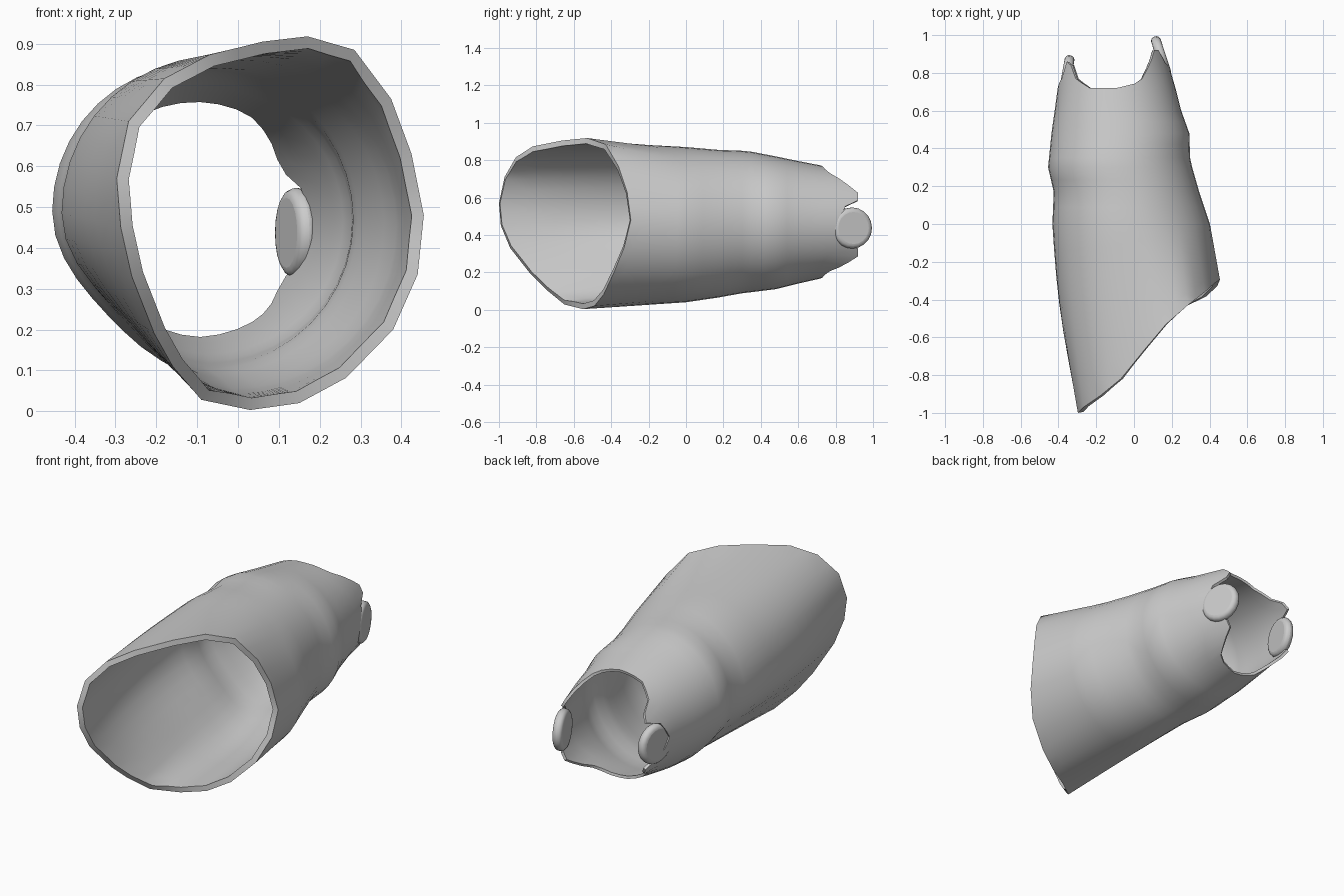
import bpy, bmesh
from math import sin, cos, pi, radians
from mathutils import Vector

if "Cube" in bpy.data.objects:
    bpy.data.objects.remove(bpy.data.objects["Cube"])

N = 40  # columns around the sleeve

# slanted front rim: x, y, z, counter-clockwise from the right side
RIM = [(.455, -.295, .48), (.425, -.315, .63), (.375, -.36, .765), (.285, -.43, .885),
       (.17, -.53, .918), (.06, -.66, .905), (-.07, -.82, .873), (-.18, -.91, .815),
       (-.268, -.97, .71), (-.297, -1, .57), (-.287, -.99, .45), (-.26, -.94, .33),
       (-.205, -.83, .19), (-.16, -.75, .11), (-.09, -.65, .028), (.03, -.55, .003),
       (.15, -.49, .02), (.265, -.44, .082), (.38, -.385, .20), (.44, -.33, .335)]

# body sections: y, left x, right x, top z, bottom z
SECTIONS = [(0, -.432, .402, .87, .04), (.17, -.425, .345, .855, .065),
            (.30, -.455, .308, .85, .088), (.35, -.45, .297, .845, .094),
            (.48, -.437, .293, .82, .11), (.60, -.42, .25, .795, .14),
            (.75, -.40, .212, .766, .174), (.95, -.375, .15, .74, .165)]

# back edge: angle, y (scooped top and bottom, notched for the two buttons)
BACK = [(0, .825), (18, .85), (27, .92), (36, .92), (54, .82), (66, .75), (90, .72),
        (117, .72), (135, .77), (144, .84), (153, .86), (162, .77), (180, .72)]


def table(rows, t):
    """Linear lookup in rows keyed by their first entry."""
    for a, b in zip(rows, rows[1:]):
        if t <= b[0]:
            f = (t - a[0]) / (b[0] - a[0])
            return [p + (q - p) * f for p, q in zip(a[1:], b[1:])]
    return list(rows[-1][1:])


def body_point(y, ang):
    xl, xr, zt, zb = table(SECTIONS, y)
    c, s = cos(ang), sin(ang)
    r = 1
    if c < 0 and s < 0:  # flatter lower left side
        r -= .13 * sin(2 * ang) ** 2 * max(.2, 1 - 1.2 * y)
    lift = .03 * max(0, -c) * max(0, 1 - y)
    return Vector(((xl + xr) / 2 + (xr - xl) / 2 * c * r, y,
                   (zt + zb) / 2 + (zt - zb) / 2 * s * r + lift))


def column(i):
    """All points of one column, front to back."""
    ang = 2 * pi * i / N
    k, odd = divmod(i, 2)
    rim = Vector(RIM[k])
    if odd:
        rim = rim.lerp(Vector(RIM[(k + 1) % 20]), .5)
    base = body_point(0, ang)
    bulge = .18 * max(0, -cos(ang))
    pts = []
    for j in range(7):
        s = j / 7
        p = rim.lerp(base, s + bulge * sin(pi * s))
        p.y = rim.y * (1 - s)
        pts.append(p)
    deg = 360 * i / N
    end = table(BACK, min(deg, 360 - deg))[0]
    ys = [0, .09, .17, .235, .30, .35, .42, .48, .54, .60, .60 + (end - .60) * .5, end]
    return pts + [body_point(y, ang) for y in ys]


def smooth(ob, angle):
    bpy.ops.object.select_all(action='DESELECT')
    ob.select_set(True)
    bpy.context.view_layer.objects.active = ob
    bpy.ops.object.shade_smooth_by_angle(angle=radians(angle))


# sleeve shell
bm = bmesh.new()
cols = [[bm.verts.new(p) for p in column(i)] for i in range(N)]
for i in range(N):
    a, b = cols[i], cols[(i + 1) % N]
    for j in range(len(a) - 1):
        bm.faces.new((a[j], b[j], b[j + 1], a[j + 1]))
bm.normal_update()
# make the faces point outward
if cols[0][8].link_faces[0].normal.x < 0:
    bmesh.ops.reverse_faces(bm, faces=bm.faces[:])
mesh = bpy.data.meshes.new("sleeve")
bm.to_mesh(mesh)
bm.free()
sleeve = bpy.data.objects.new("sleeve", mesh)
bpy.context.collection.objects.link(sleeve)

# wall: thick at the front rim, thin toward the back
rows = len(column(0))
group = sleeve.vertex_groups.new(name="wall_thickness")
for v in mesh.vertices:
    group.add([v.index], max(.5, 1 - .1 * (v.index % rows)), 'REPLACE')
wall = sleeve.modifiers.new("wall", 'SOLIDIFY')
wall.thickness = .03
wall.offset = -1
wall.vertex_group = group.name
bpy.context.view_layer.objects.active = sleeve
sleeve.select_set(True)
bpy.ops.object.modifier_apply(modifier="wall")
smooth(sleeve, 50)


def button(name, loc, normal):
    """Rounded disc facing along the given direction."""
    bpy.ops.mesh.primitive_cylinder_add(vertices=20, radius=.11, depth=.052, location=loc)
    ob = bpy.context.object
    ob.name = name
    ob.rotation_euler = Vector(normal).to_track_quat('Z', 'Y').to_euler()
    bev = ob.modifiers.new("round", 'BEVEL')
    bev.width = .024
    bev.segments = 4
    smooth(ob, 50)


# side buttons in the notches
button("button_right", (.143, .888, .437), (.95, .31, 0))
button("button_left", (-.357, .785, .455), (-.98, .18, 0))
